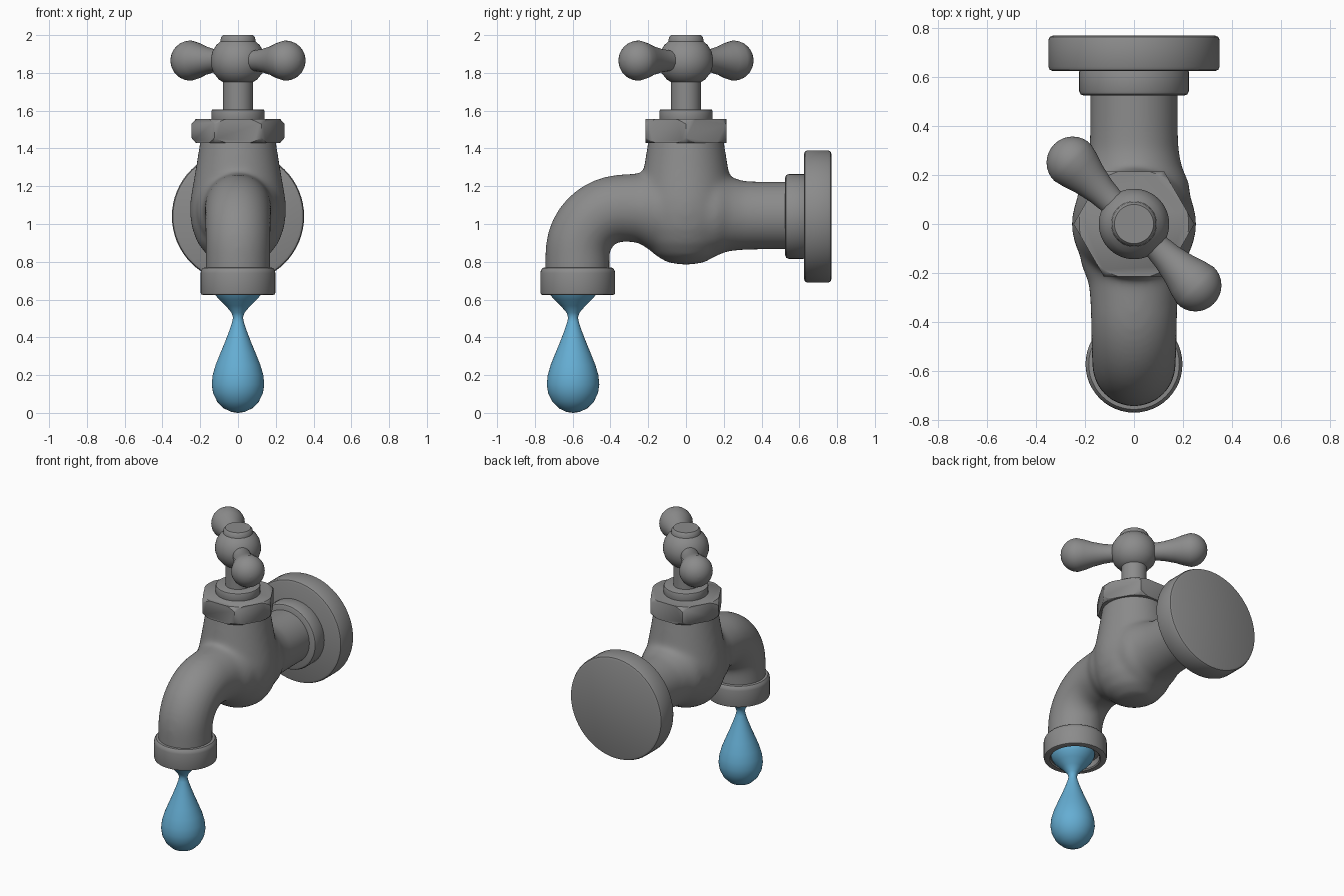
import bpy, bmesh, math
from mathutils import Matrix, Vector

if "Cube" in bpy.data.objects:
    bpy.data.objects.remove(bpy.data.objects["Cube"])


def material(name, rgb):
    m = bpy.data.materials.new(name)
    m.diffuse_color = (*rgb, 1)
    m.use_nodes = True
    m.node_tree.nodes["Principled BSDF"].inputs["Base Color"].default_value = m.diffuse_color
    return m


METAL = material("grey metal", (0.26, 0.26, 0.26))
WATER = material("blue water", (0.13, 0.42, 0.65))


def make(name, bm, mat):
    bmesh.ops.recalc_face_normals(bm, faces=bm.faces)
    me = bpy.data.meshes.new(name)
    bm.to_mesh(me)
    bm.free()
    ob = bpy.data.objects.new(name, me)
    bpy.context.collection.objects.link(ob)
    me.materials.append(mat)
    bpy.ops.object.select_all(action='DESELECT')
    ob.select_set(True)
    bpy.context.view_layer.objects.active = ob
    bpy.ops.object.shade_smooth_by_angle(angle=math.radians(35))
    return ob


def skin(bm, rings, cap=True):
    """Join successive vertex rings and close the ends."""
    n = len(rings[0])
    for a, b in zip(rings, rings[1:]):
        for i in range(n):
            bm.faces.new((a[i], a[(i + 1) % n], b[(i + 1) % n], b[i]))
    if cap:
        bm.faces.new(rings[0])
        bm.faces.new(rings[-1])


def lathe(bm, profile, mat=Matrix(), n=48):
    """Revolve (radius, height) points around the local z axis."""
    skin(bm, [[bm.verts.new(mat @ Vector((r * math.cos(2 * math.pi * i / n),
                                          r * math.sin(2 * math.pi * i / n), h)))
               for i in range(n)] for r, h in profile])


def turned(name, profile, mat=METAL, place=Matrix(), n=48):
    bm = bmesh.new()
    lathe(bm, profile, place, n)
    return make(name, bm, mat)


def tube(bm, path, n=48):
    """Sweep a circle along (y, z, radius) points in the plane x = 0."""
    pts = [Vector((0, y, z)) for y, z, r in path]
    rings = []
    for k, (y, z, r) in enumerate(path):
        t = (pts[min(k + 1, len(pts) - 1)] - pts[max(k - 1, 0)]).normalized()
        side = Vector((1, 0, 0)).cross(t)
        rings.append([bm.verts.new(pts[k] + r * (math.cos(a) * Vector((1, 0, 0)) + math.sin(a) * side))
                      for a in (2 * math.pi * i / n for i in range(n))])
    skin(bm, rings)


def disc(r, h0, h1, b):
    """Cylinder profile with rounded rims."""
    c = b * 0.3
    return [(r - b, h0), (r - c, h0 + c), (r, h0 + b), (r, h1 - b), (r - c, h1 - c), (r - b, h1)]


# Valve body: bulb, inlet pipe and curved spout fused and softened
bm = bmesh.new()
lathe(bm, [(0.03, 0.785), (0.10, 0.797), (0.165, 0.835), (0.215, 0.90), (0.245, 0.98), (0.255, 1.06),
           (0.252, 1.13), (0.24, 1.20), (0.226, 1.28), (0.213, 1.36), (0.202, 1.43), (0.19, 1.50)])
tube(bm, [(0.0, 1.06, 0.24), (0.17, 1.055, 0.225), (0.23, 1.05, 0.197), (0.30, 1.045, 0.183),
          (0.38, 1.045, 0.18), (0.66, 1.045, 0.18)])
R = 0.245
bend = [(-0.33 - R * math.sin(a), 0.84 + R * math.cos(a), 0.178 - 0.008 * k / 12)
        for k, a in ((k, math.pi / 2 * k / 12) for k in range(13))]
tube(bm, [(0.0, 1.06, 0.24), (-0.17, 1.075, 0.215), (-0.24, 1.085, 0.185)] + bend + [(-0.575, 0.68, 0.17)])
body = make("valve_body", bm, METAL)
m = body.modifiers.new("fuse", 'REMESH')
m.mode, m.voxel_size, m.use_smooth_shade = 'VOXEL', 0.014, True
m = body.modifiers.new("soften", 'SMOOTH')
m.factor, m.iterations = 0.5, 24

# Wall flange and the ring in front of it, turned along +y
back = Matrix.Translation((0, 0, 1.04)) @ Matrix.Rotation(-math.pi / 2, 4, 'X')
turned("wall_flange", disc(0.35, 0.625, 0.77, 0.018), place=back, n=64)
turned("inlet_ring", disc(0.224, 0.525, 0.64, 0.018), place=back)

# Spout collar with a recessed mouth
turned("spout_collar", [(0.165, 0.77), (0.185, 0.768), (0.195, 0.755), (0.198, 0.74), (0.198, 0.637),
                        (0.195, 0.628), (0.187, 0.625), (0.16, 0.625), (0.153, 0.632), (0.15, 0.67)],
       place=Matrix.Translation((0, -0.573, 0)))

# Hexagonal nut, its corners trimmed by a chamfered round
nut = turned("bonnet_nut", [(0.247, 1.43), (0.247, 1.555)], n=6)
trim = turned("nut_trim_helper", [(0.215, 1.42), (0.25, 1.46), (0.25, 1.525), (0.215, 1.565)], n=64)
trim.hide_render = True
trim.hide_set(True)
m = nut.modifiers.new("trim", 'BOOLEAN')
m.operation, m.object, m.solver = 'INTERSECT', trim, 'EXACT'

# Washer, stem and handle hub
turned("washer", disc(0.14, 1.54, 1.607, 0.008))
turned("stem", [(0.079, 1.59), (0.079, 1.79)])
turned("handle_hub", [(0.06, 1.742), (0.10, 1.763), (0.13, 1.80), (0.143, 1.84), (0.144, 1.875),
                      (0.135, 1.913), (0.115, 1.947), (0.093, 1.967), (0.09, 1.988), (0.08, 2.0)])

# Two opposite handle arms with ball ends
arm = [(0.058, 0.06), (0.055, 0.13), (0.062, 0.19), (0.078, 0.26), (0.095, 0.31)]
arm += [(0.105 * math.cos(a) + 0.001, 0.356 + 0.105 * math.sin(a)) for a in (math.pi / 16 * k for k in range(9))]
for side, deg in (("left", 135), ("right", -45)):
    turned("handle_arm_" + side, arm,
           place=Matrix.Translation((0, 0, 1.865)) @ Matrix.Rotation(math.radians(deg), 4, 'Z')
           @ Matrix.Rotation(math.pi / 2, 4, 'Y'))

# Water drop hanging from the spout
turned("water_drop", [(0.002, 0.0), (0.035, 0.005), (0.075, 0.024), (0.11, 0.059), (0.132, 0.105), (0.139, 0.15),
                      (0.134, 0.20), (0.118, 0.255), (0.094, 0.315), (0.069, 0.375), (0.046, 0.435),
                      (0.031, 0.48), (0.026, 0.505), (0.034, 0.53), (0.065, 0.567), (0.10, 0.60),
                      (0.125, 0.63), (0.138, 0.66), (0.14, 0.69)],
       WATER, Matrix.Translation((0, -0.598, 0)))
